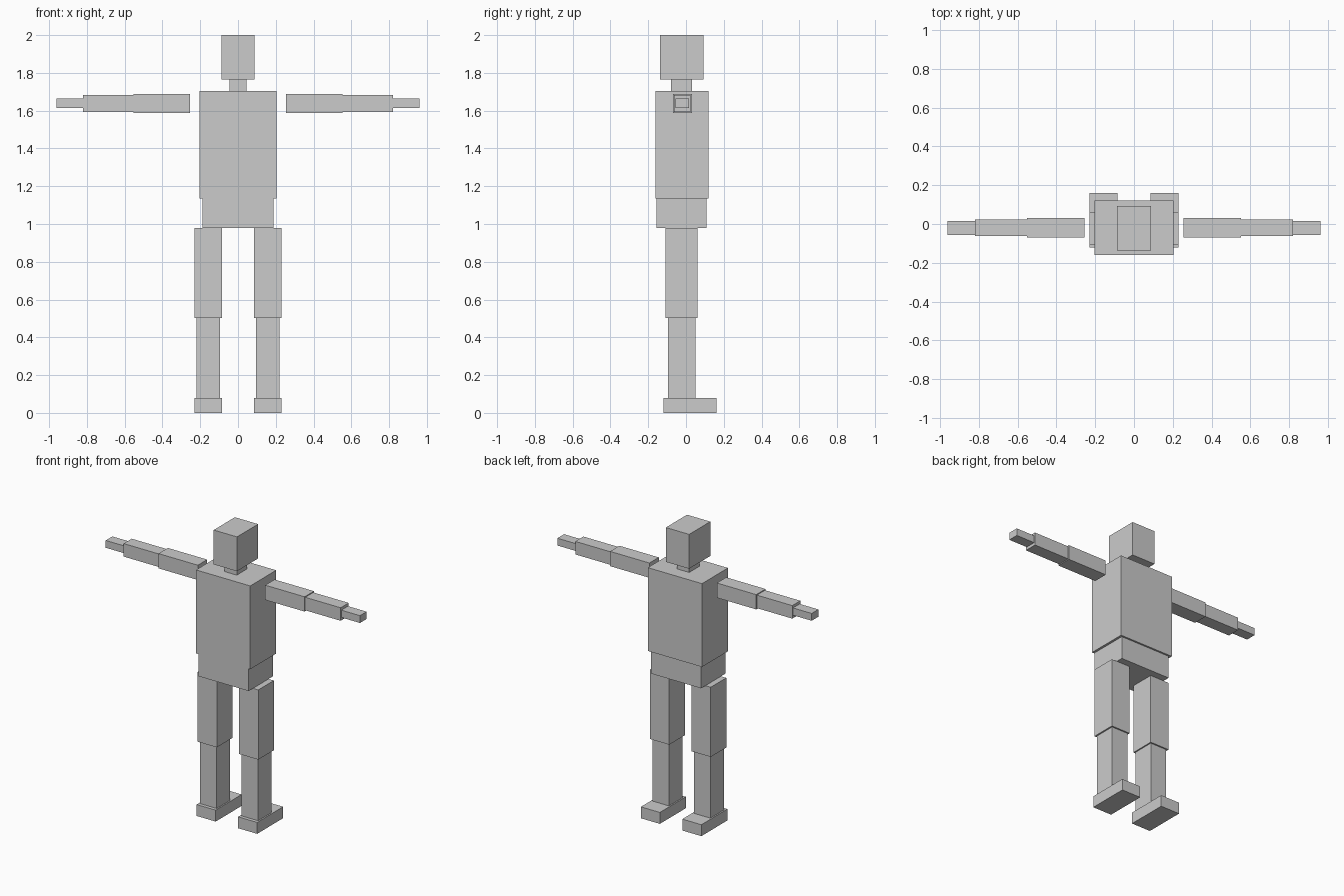
import bpy
import bmesh
from mathutils import Vector

if "Cube" in bpy.data.objects:
    bpy.data.objects.remove(bpy.data.objects["Cube"])


def box(name, x, y, z):
    """Closed box spanning the given (min, max) ranges."""
    lo, hi = Vector((x[0], y[0], z[0])), Vector((x[1], y[1], z[1]))
    bm = bmesh.new()
    bmesh.ops.create_cube(bm, size=1)
    bmesh.ops.scale(bm, vec=hi - lo, verts=bm.verts)
    mesh = bpy.data.meshes.new(name)
    bm.to_mesh(mesh)
    bm.free()
    ob = bpy.data.objects.new(name, mesh)
    ob.location = (lo + hi) / 2
    bpy.context.collection.objects.link(ob)


def pair(name, x, y, z):
    """The same box on both sides of the body."""
    box("right_" + name, x, y, z)
    box("left_" + name, (-x[1], -x[0]), y, z)


# Head and trunk
box("head", (-0.088, 0.088), (-0.137, 0.092), (1.765, 2.0))
box("neck", (-0.046, 0.046), (-0.079, 0.031), (1.705, 1.765))
box("torso", (-0.205, 0.205), (-0.161, 0.12), (1.135, 1.705))
box("pelvis", (-0.189, 0.189), (-0.156, 0.108), (0.98, 1.135))

# Arms, held straight out
pair("upper_arm", (0.255, 0.553), (-0.07, 0.031), (1.588, 1.689))
pair("forearm", (0.553, 0.821), (-0.063, 0.024), (1.594, 1.683))
pair("hand", (0.821, 0.962), (-0.056, 0.016), (1.614, 1.664))

# Legs
pair("thigh", (0.085, 0.229), (-0.108, 0.06), (0.503, 0.98))
pair("shin", (0.094, 0.219), (-0.096, 0.05), (0.078, 0.503))
pair("foot", (0.085, 0.229), (-0.12, 0.161), (0.0, 0.078))
